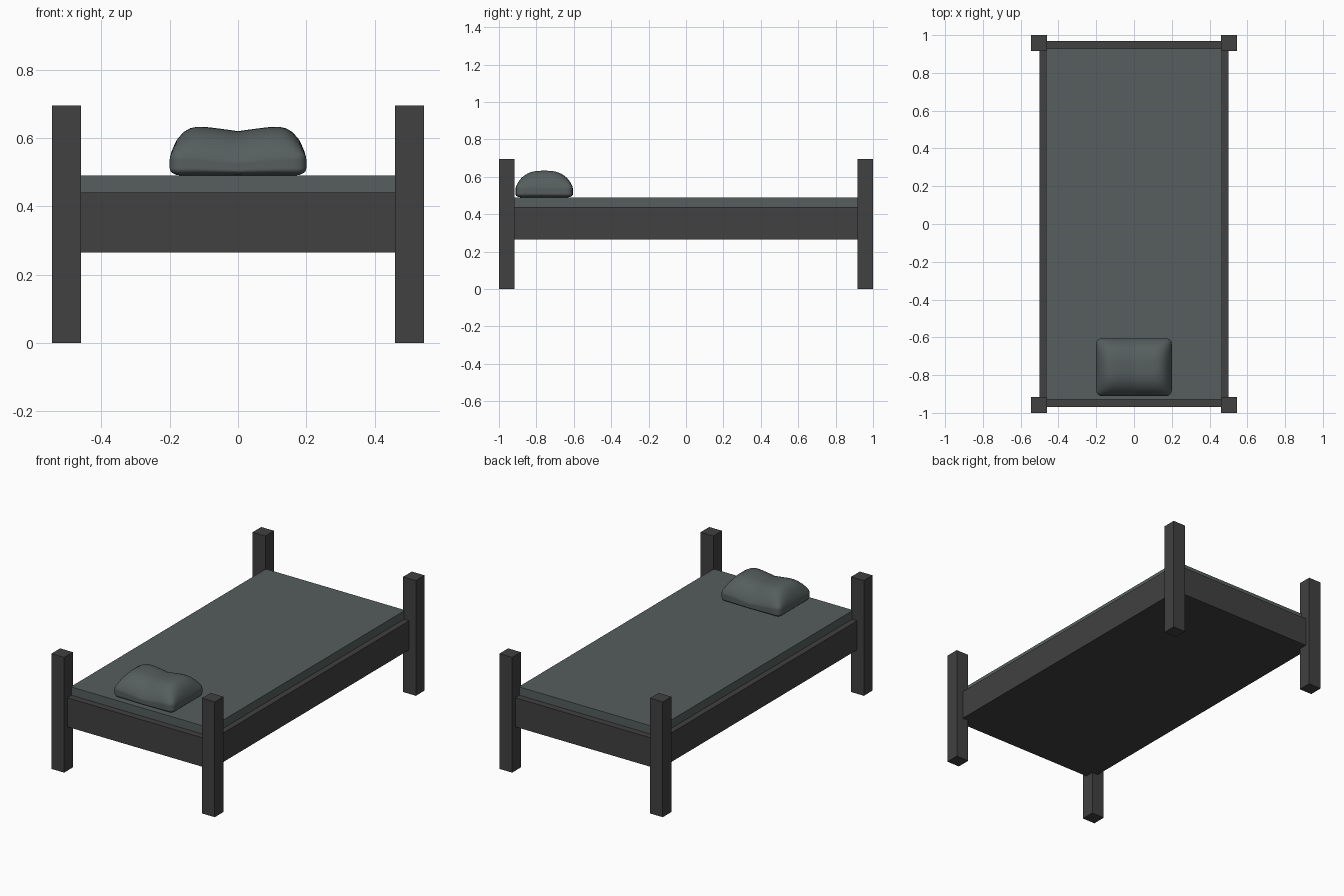
import bpy
import bmesh
from mathutils import Vector

cube = bpy.data.objects.get("Cube")
if cube:
    bpy.data.objects.remove(cube)


def make_material(name, rgb):
    mat = bpy.data.materials.new(name)
    mat.use_nodes = True
    colour = (*rgb, 1)
    mat.diffuse_color = colour
    mat.node_tree.nodes["Principled BSDF"].inputs["Base Color"].default_value = colour
    return mat


dark_wood = make_material("dark charcoal wood", (0.052, 0.052, 0.052))
fabric = make_material("grey green fabric", (0.092, 0.112, 0.110))


def add_object(name, bm, mat):
    mesh = bpy.data.meshes.new(name)
    bm.to_mesh(mesh)
    bm.free()
    mesh.materials.append(mat)
    obj = bpy.data.objects.new(name, mesh)
    bpy.context.collection.objects.link(obj)
    return obj


def box(name, low, high, mat):
    """Box spanning two opposite corners."""
    low, high = Vector(low), Vector(high)
    bm = bmesh.new()
    bmesh.ops.create_cube(bm, size=1)
    for v in bm.verts:
        v.co = (low + high) / 2 + v.co * (high - low)
    return add_object(name, bm, mat)


# Corner posts
for side, sx in (("left", 1), ("right", -1)):
    for end, sy in (("front", -1), ("back", 1)):
        xs = sorted((sx * 0.46, sx * 0.545))
        ys = sorted((sy * 0.917, sy))
        box(f"{end}_{side}_post", (xs[0], ys[0], 0), (xs[1], ys[1], 0.695), dark_wood)

# Frame and mattress
box("bed_frame", (-0.5, -0.97, 0.265), (0.5, 0.97, 0.44), dark_wood)
box("mattress", (-0.465, -0.93, 0.44), (0.465, 0.93, 0.49), fabric)


# Pillow: rounded block, with a sagging middle and low corners
def pillow_height(u, v):
    u, v = min(abs(u), 1), min(abs(v), 1)
    puff = 0.08 * (1 - u ** 6) * (1 - v ** 3)
    sag = 0.018 * max(0, 1 - u / 0.65)
    return 0.068 + puff - sag


half = Vector((0.2, 0.153, 0.05))
radius = 0.03
bm = bmesh.new()
bmesh.ops.create_cube(bm, size=2)
bmesh.ops.subdivide_edges(bm, edges=bm.edges[:], cuts=19, use_grid_fill=True)
for v in bm.verts:
    p = Vector(c * h for c, h in zip(v.co, half))
    core = Vector(max(radius - h, min(h - radius, c)) for c, h in zip(p, half))
    if (p - core).length > 0:
        p = core + (p - core).normalized() * radius
    lift = (p.z + half.z) / (2 * half.z)
    p.z = lift * pillow_height(p.x / half.x, p.y / half.y)
    v.co = p + Vector((0, -0.758, 0.49))
for f in bm.faces:
    f.smooth = True
add_object("pillow", bm, fabric)
